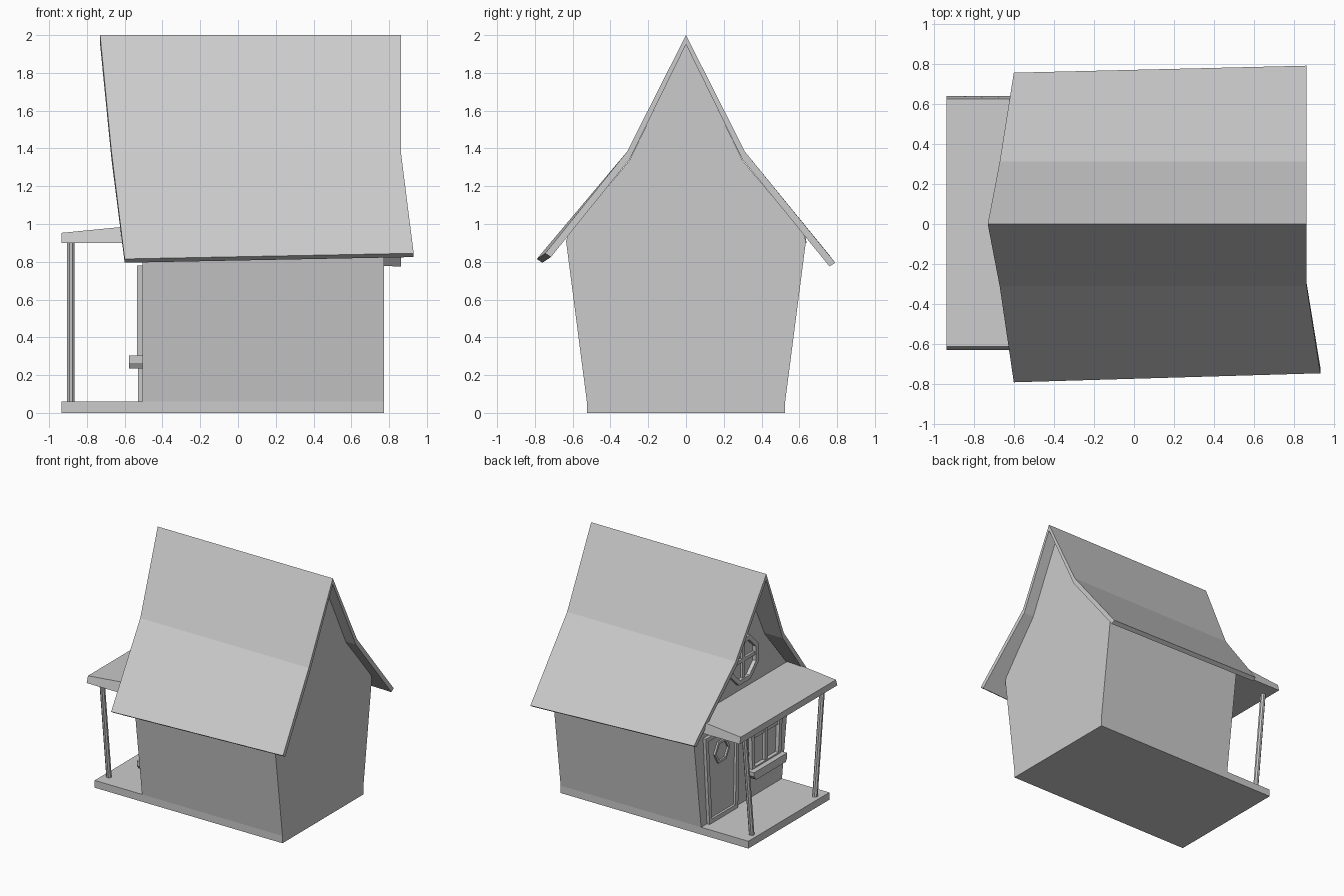
import bpy, math
from mathutils import Vector

if "Cube" in bpy.data.objects:
    bpy.data.objects.remove(bpy.data.objects["Cube"])

WALL = -0.505   # x of the porch-side wall


def make(name, verts, faces):
    me = bpy.data.meshes.new(name)
    me.from_pydata(verts, [], faces)
    me.update()
    ob = bpy.data.objects.new(name, me)
    bpy.context.collection.objects.link(ob)
    # consistent outward normals
    import bmesh
    bm = bmesh.new()
    bm.from_mesh(me)
    bmesh.ops.recalc_face_normals(bm, faces=bm.faces)
    bm.to_mesh(me)
    bm.free()
    return ob


def loft(name, a, b):
    """Solid between two matching point loops."""
    n = len(a)
    sides = [(i, (i + 1) % n, n + (i + 1) % n, n + i) for i in range(n)]
    return make(name, a + b, sides + [tuple(range(n)), tuple(range(n, 2 * n))])


def prism(name, yz, x0, x1):
    return loft(name, [(x0, y, z) for y, z in yz], [(x1, y, z) for y, z in yz])


def rect(y0, y1, z0, z1):
    return [(y0, z0), (y1, z0), (y1, z1), (y0, z1)]


def ngon(cy, cz, r, n, turn):
    return [(cy + r * math.cos(2 * math.pi * i / n + turn),
             cz + r * math.sin(2 * math.pi * i / n + turn)) for i in range(n)]


def inset(pts, w):
    """Mitred inset of a convex counter-clockwise loop."""
    out, n = [], len(pts)
    for i in range(n):
        p, q, r = (Vector(pts[(i + k) % n]) for k in (-1, 0, 1))
        d1, d2 = (q - p).normalized(), (r - q).normalized()
        n1, n2 = Vector((-d1.y, d1.x)), Vector((-d2.y, d2.x))
        out.append(tuple(q + (n1 + n2) * w / (1 + n1.dot(n2))))
    return out


def frame(name, yz, w, x0, x1):
    inner, n = inset(yz, w), len(yz)
    loops = [(yz, x0), (yz, x1), (inner, x1), (inner, x0)]
    verts = [(x, y, z) for l, x in loops for y, z in l]
    faces = [(k * n + i, k * n + (i + 1) % n, (k + 1) % 4 * n + (i + 1) % n, (k + 1) % 4 * n + i)
             for k in range(4) for i in range(n)]
    return make(name, verts, faces)


# floor slab and flared house body with bent gable
prism("floor", rect(-0.525, 0.525, 0, 0.06), -0.935, 0.772)
half = [(0.525, 0.06), (0.635, 0.91), (0.622, 0.95), (0.30, 1.335), (0, 1.955)]
prism("house_body", half + [(-y, z) for y, z in half[-2::-1]], WALL, 0.772)

# crooked main roof: a bent sheet with skewed ends
out_l = [(-0.60, -0.79, 0.815), (-0.67, -0.312, 1.383), (-0.73, 0, 2.0), (-0.67, 0.312, 1.383), (-0.60, 0.755, 0.84)]
out_r = [(0.93, -0.745, 0.845), (0.862, -0.312, 1.383), (0.862, 0, 2.0), (0.862, 0.312, 1.383), (0.862, 0.79, 0.795)]
off = [(0.03, -0.02), (0.014, -0.04), (0, -0.05), (-0.014, -0.04), (-0.03, -0.02)]
under = lambda l: [(x, y + dy, z + dz) for (x, y, z), (dy, dz) in zip(l, off)]
verts = out_l + out_r + under(out_l) + under(out_r)
faces = []
for i in range(4):
    faces += [(i, i + 1, i + 6, i + 5), (i + 10, i + 11, i + 16, i + 15),
              (i, i + 1, i + 11, i + 10), (i + 5, i + 6, i + 16, i + 15)]
faces += [(0, 5, 15, 10), (4, 9, 19, 14)]
make("main_roof", verts, faces)

# porch roof wedge, slightly wider at its underside
loft("porch_roof",
     [(-0.935, -0.63, 0.90), (WALL, -0.63, 0.90), (WALL, -0.612, 0.995), (-0.935, -0.612, 0.953)],
     [(-0.935, 0.638, 0.90), (WALL, 0.638, 0.90), (WALL, 0.625, 0.995), (-0.935, 0.625, 0.953)])

# splayed octagonal porch posts
for side, label in ((1, "left"), (-1, "right")):
    ring = ngon(-0.885, 0, 0.021, 8, math.pi / 8)
    loft("porch_post_" + label, [(x, y + side * 0.41, 0.05) for x, y in ring],
         [(x, y + side * 0.505, 0.91) for x, y in ring])

# door with frame, panel and six-sided window
door = [(0.08, 0.06), (0.45, 0.06), (0.50, 0.78), (0.06, 0.78)]
frame("door_frame", door, 0.035, -0.53, WALL + 0.005)
prism("door_panel", inset(door, 0.03), -0.511, WALL + 0.005)
frame("door_window", ngon(0.275, 0.60, 0.10, 6, 0), 0.02, -0.525, WALL + 0.005)

# porch window with bars and planter
win = [(-0.47, 0.28), (-0.10, 0.28), (-0.08, 0.78), (-0.50, 0.78)]
frame("window_frame", win, 0.035, -0.535, WALL + 0.005)
prism("window_upright", rect(-0.305, -0.27, 0.30, 0.76), -0.528, WALL + 0.005)
prism("window_crossbar", rect(-0.47, -0.105, 0.54, 0.565), -0.522, WALL + 0.005)
prism("planter", [(-0.47, 0.235), (-0.09, 0.235), (-0.06, 0.27), (-0.06, 0.303), (-0.49, 0.303), (-0.49, 0.265)],
      -0.577, WALL + 0.005)

# eight-sided gable window with a cross
frame("gable_window_frame", ngon(0, 1.24, 0.195, 8, math.pi / 8), 0.035, -0.535, WALL + 0.005)
prism("gable_window_upright", rect(-0.014, 0.014, 1.08, 1.40), -0.525, WALL + 0.005)
prism("gable_window_crossbar", rect(-0.16, 0.16, 1.226, 1.254), -0.524, WALL + 0.005)
